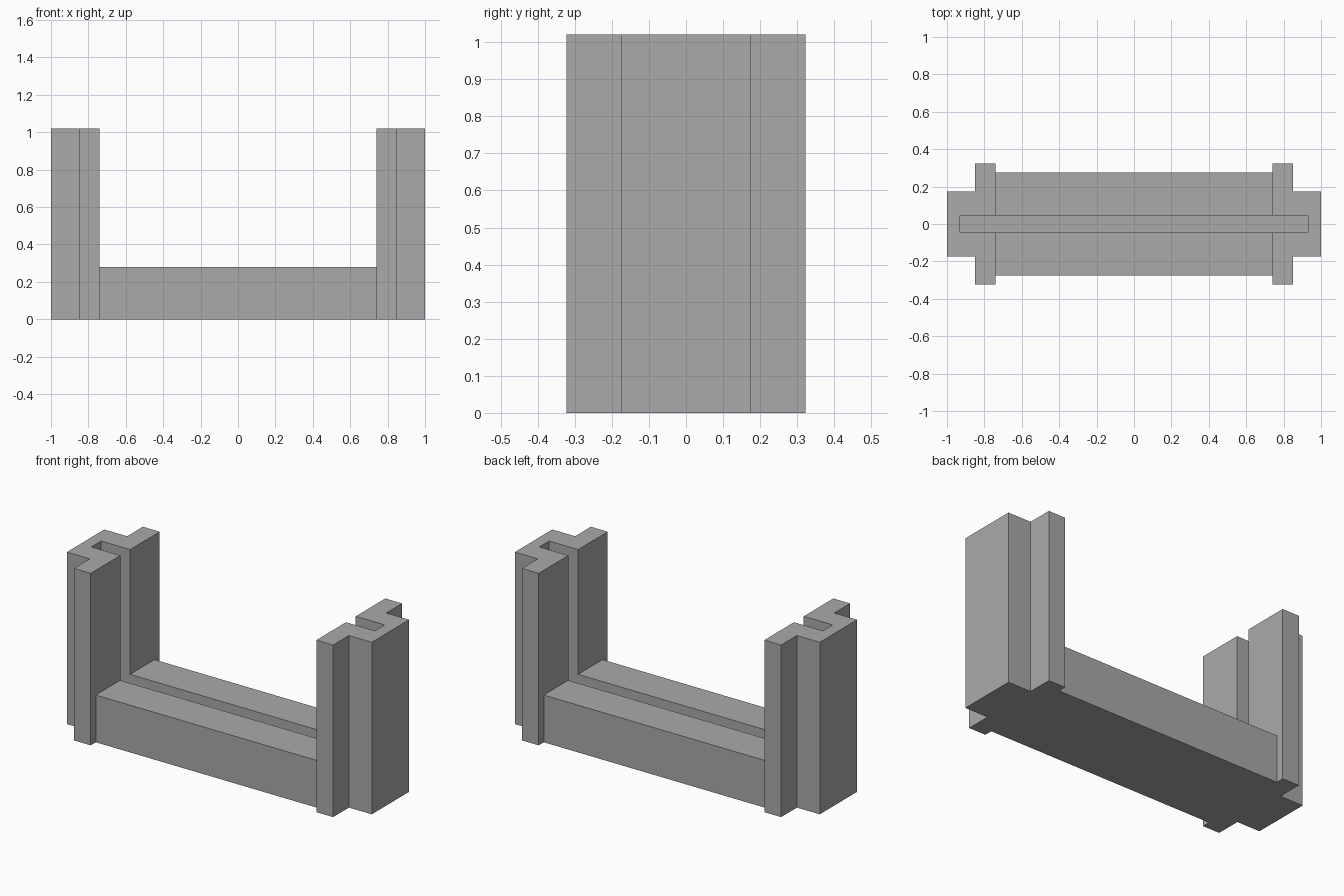
import bpy
import bmesh
from mathutils import Vector

cube = bpy.data.objects.get("Cube")
if cube:
    bpy.data.objects.remove(cube, do_unlink=True)

HEIGHT, SILL_TOP, SLOT_FLOOR = 1.02, 0.28, 0.08
INNER, FLANGE, OUTER = 0.74, 0.85, 1.0           # post x limits
FLANGE_Y, WEB_Y, SILL_Y = 0.323, 0.175, 0.275    # half depths
SLOT_X, SLOT_Y = 0.93, 0.046

grey = bpy.data.materials.new("plain grey")
grey.use_nodes = True
color = (0.4, 0.4, 0.4, 1)
grey.diffuse_color = color
grey.node_tree.nodes["Principled BSDF"].inputs["Base Color"].default_value = color


def prism(name, points, direction):
    """Extrude a closed flat profile along a direction."""
    bm = bmesh.new()
    face = bm.faces.new([bm.verts.new(p) for p in points])
    result = bmesh.ops.extrude_face_region(bm, geom=[face], use_keep_orig=True)
    moved = [v for v in result["geom"] if isinstance(v, bmesh.types.BMVert)]
    bmesh.ops.translate(bm, verts=moved, vec=Vector(direction))
    bmesh.ops.recalc_face_normals(bm, faces=bm.faces)
    mesh = bpy.data.meshes.new(name)
    bm.to_mesh(mesh)
    bm.free()
    mesh.materials.append(grey)
    obj = bpy.data.objects.new(name, mesh)
    bpy.context.collection.objects.link(obj)
    return obj


def mirrored(half):
    """Complete a half profile by reflecting its second coordinate."""
    return half + [(a, -b) for a, b in reversed(half)]


# Sill: grooved section running between the posts
section = mirrored([(SLOT_FLOOR, SLOT_Y), (SILL_TOP, SLOT_Y),
                    (SILL_TOP, SILL_Y), (0, SILL_Y)])
prism("sill", [(-INNER, y, z) for z, y in section], (2 * INNER, 0, 0))

# Posts: T-shaped plan with a vertical slot that stops above the floor
plan = mirrored([(INNER, FLANGE_Y), (FLANGE, FLANGE_Y),
                 (FLANGE, WEB_Y), (OUTER, WEB_Y)])
slot = mirrored([(-SLOT_X, SLOT_Y), (SLOT_X, SLOT_Y)])
cutter = prism("slot_cutter", [(x, y, SLOT_FLOOR) for x, y in slot], (0, 0, HEIGHT))
cutter.hide_render = True

for name, side in (("left_post", 1), ("right_post", -1)):
    post = prism(name, [(side * x, y, 0) for x, y in plan], (0, 0, HEIGHT))
    cut = post.modifiers.new("slot", 'BOOLEAN')
    cut.operation = 'DIFFERENCE'
    cut.solver = 'EXACT'
    cut.object = cutter
    bpy.context.view_layer.objects.active = post
    bpy.ops.object.modifier_apply(modifier=cut.name)

bpy.data.objects.remove(cutter, do_unlink=True)
